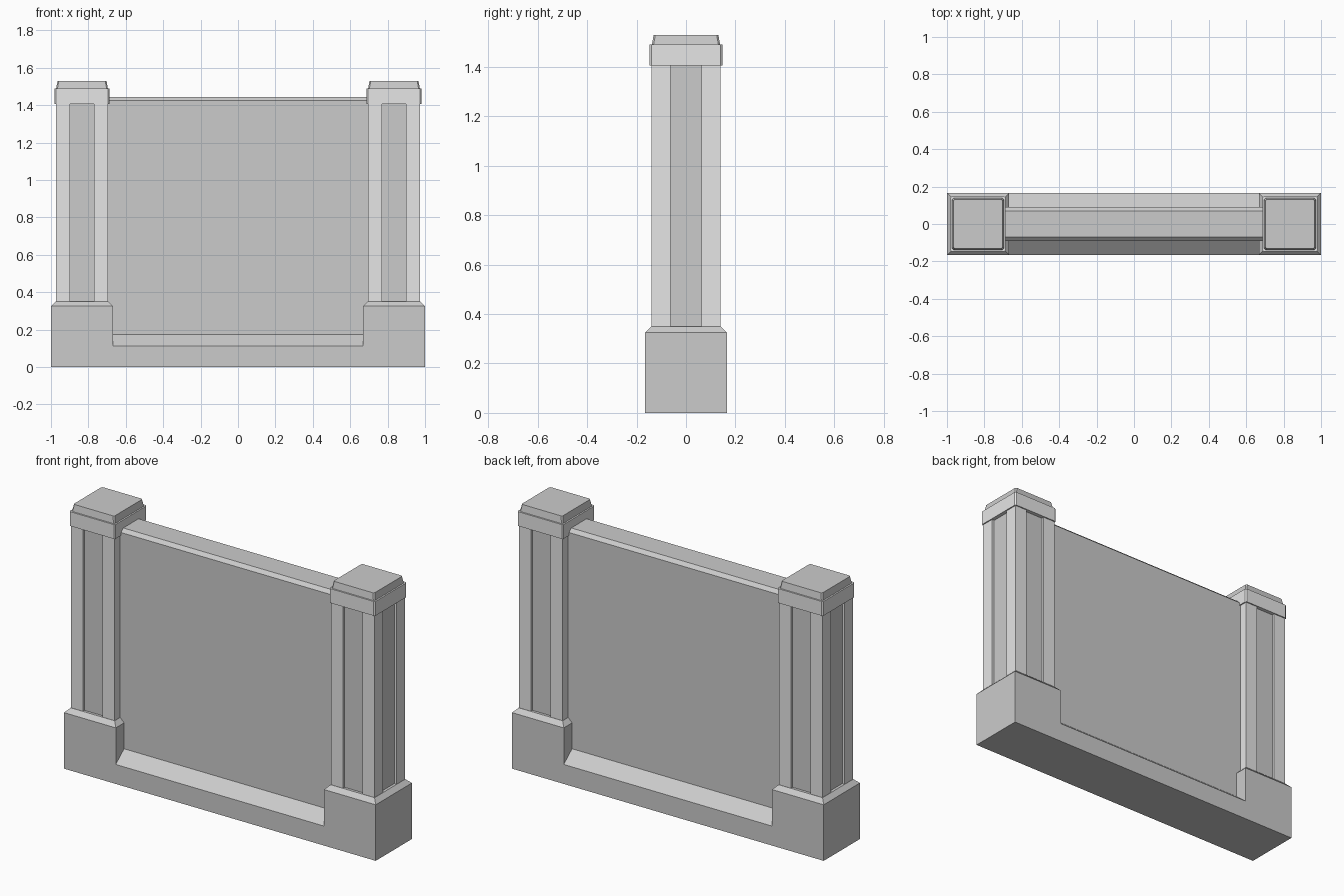
import bpy, bmesh

if "Cube" in bpy.data.objects:
    bpy.data.objects.remove(bpy.data.objects["Cube"])

CX = 0.834   # post centre distance from the middle


def material(name, v):
    m = bpy.data.materials.new(name)
    m.diffuse_color = (v, v, v, 1)
    m.use_nodes = True
    m.node_tree.nodes["Principled BSDF"].inputs["Base Color"].default_value = m.diffuse_color
    return m


STONE = material("grey stone", 0.6)
LIGHT = material("light stone", 0.79)


def finish(bm, name, mats, x=0):
    bmesh.ops.recalc_face_normals(bm, faces=bm.faces)
    me = bpy.data.meshes.new(name)
    bm.to_mesh(me)
    bm.free()
    for m in mats:
        me.materials.append(m)
    ob = bpy.data.objects.new(name, me)
    ob.location.x = x
    bpy.context.collection.objects.link(ob)
    return ob


def loft(name, rings, mats, x=0, rule=None):
    """Skin equal-length point rings and cap both ends."""
    bm = bmesh.new()
    vs = [[bm.verts.new(p) for p in r] for r in rings]
    n = len(vs[0])
    for a, b in zip(vs, vs[1:]):
        for i in range(n):
            j = (i + 1) % n
            f = bm.faces.new((a[i], a[j], b[j], b[i]))
            if rule:
                f.material_index = rule(i)
    bm.faces.new(vs[0])
    bm.faces.new(vs[-1])
    return finish(bm, name, mats, x)


def square(h, z, c=0.0):
    """Square ring, with corners cut by c when c > 0."""
    pts = []
    for sx, sy, first in ((-1, -1, 1), (1, -1, 0), (1, 1, 1), (-1, 1, 0)):
        if c:
            a, b = (sx * h, sy * (h - c), z), (sx * (h - c), sy * h, z)
            pts += [a, b] if first else [b, a]
        else:
            pts.append((sx * h, sy * h, z))
    return pts


def grooved(h, g, d, z):
    """Square ring with a shallow groove in the middle of each side."""
    pts, out = [(-h, -h), (-g, -h), (-g, d - h), (g, d - h), (g, -h)], []
    for _ in range(4):
        out += [(x, y, z) for x, y in pts]
        pts = [(-y, x) for x, y in pts]
    return out


for side, s in (("left", -1), ("right", 1)):
    x = s * CX
    # plinth with chamfered top
    loft(side + "_plinth", [square(0.166, 0), square(0.166, 0.325),
                            square(0.141, 0.35)], [STONE], x)
    # shaft with grooves in the darker stone
    loft(side + "_shaft", [grooved(0.14, 0.063, 0.015, 0.345),
                           grooved(0.14, 0.063, 0.015, 1.42)],
         [LIGHT, STONE], x, lambda i: 1 if i % 5 == 2 else 0)
    # cap band and tapered cap top
    loft(side + "_cap_band", [square(0.147, 1.407, 0.007),
                              square(0.147, 1.49, 0.007)], [LIGHT], x)
    loft(side + "_cap_top", [square(0.139, 1.485, 0.007),
                             square(0.131, 1.53, 0.007)], [STONE], x)

# wall panel and sloped foot as one profile along x
half = [(0.166, 0), (0.166, 0.113), (0.09, 0.175), (0.09, 1.424), (0.07, 1.443)]
profile = half + [(-y, z) for y, z in reversed(half)]
loft("wall_panel", [[(x, y, z) for y, z in profile] for x in (-0.695, 0.695)], [STONE])
